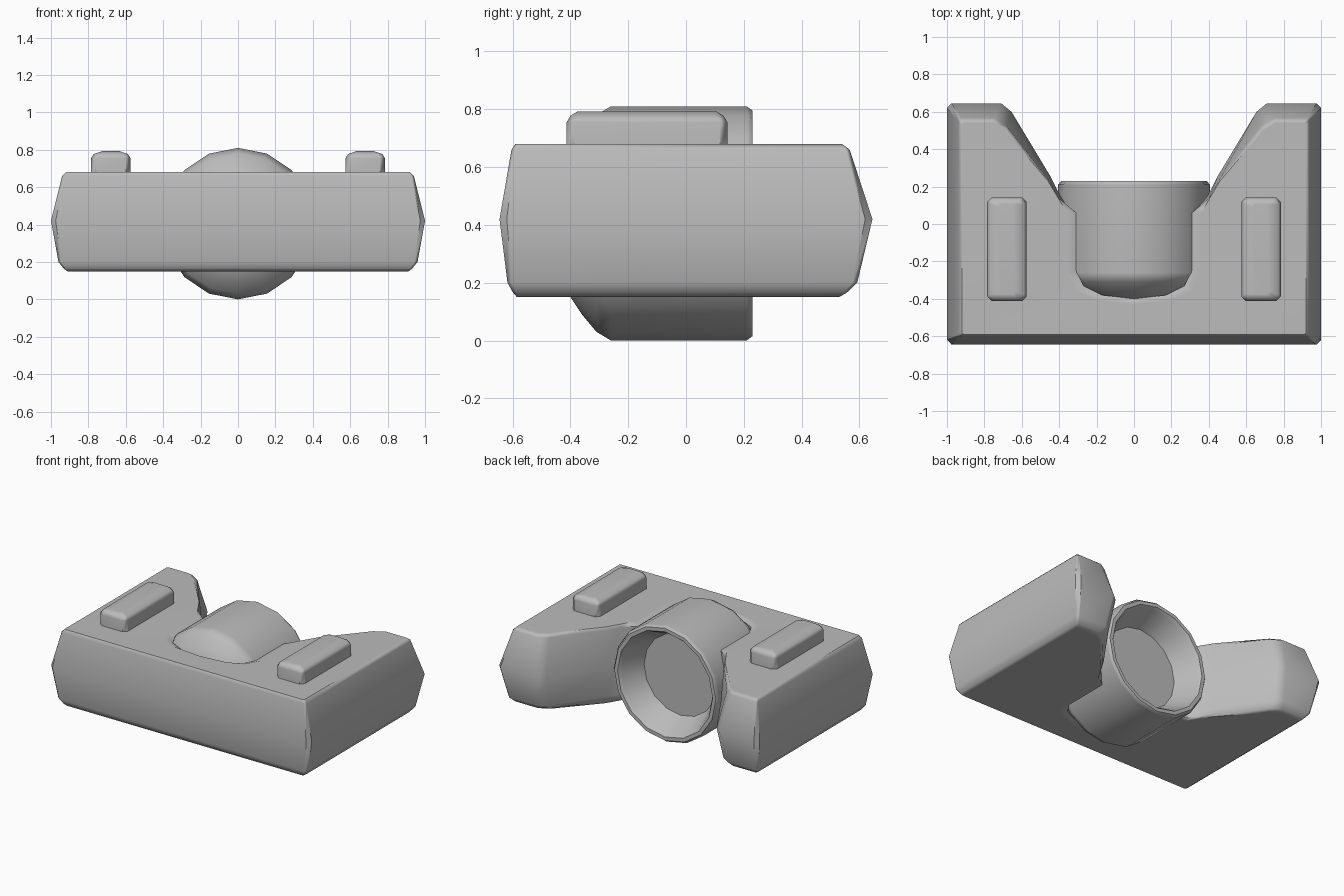
import bpy
import bmesh
from math import cos, sin, radians, tau

cube = bpy.data.objects.get("Cube")
if cube:
    bpy.data.objects.remove(cube, do_unlink=True)

grey = bpy.data.materials.new("plain_grey")
grey.use_nodes = True
grey.diffuse_color = (0.5, 0.5, 0.5, 1)
shader = next(n for n in grey.node_tree.nodes if n.type == 'BSDF_PRINCIPLED')
shader.inputs["Base Color"].default_value = grey.diffuse_color


def loft(name, rings, location=(0, 0, 0), angle=40):
    """Skin a stack of equal rings and cap both ends."""
    bm = bmesh.new()
    loops = [[bm.verts.new(p) for p in ring] for ring in rings]
    count = len(loops[0])
    for low, high in zip(loops, loops[1:]):
        for i in range(count):
            j = (i + 1) % count
            bm.faces.new((low[i], low[j], high[j], high[i]))
    bm.faces.new(loops[0][::-1])
    bm.faces.new(loops[-1])
    bmesh.ops.recalc_face_normals(bm, faces=bm.faces)
    mesh = bpy.data.meshes.new(name)
    bm.to_mesh(mesh)
    bm.free()
    mesh.materials.append(grey)
    obj = bpy.data.objects.new(name, mesh)
    obj.location = location
    bpy.context.collection.objects.link(obj)
    bpy.ops.object.select_all(action='DESELECT')
    obj.select_set(True)
    bpy.context.view_layer.objects.active = obj
    bpy.ops.object.shade_smooth_by_angle(angle=radians(angle))
    weighted = obj.modifiers.new("even_shading", 'WEIGHTED_NORMAL')
    weighted.keep_sharp = True
    return obj


# Body: left half outline, each point as (waist x, waist y, top x, top y)
outer = [
    (0.975, -0.645, 0.91, -0.59), (1, -0.62, 0.92, -0.58),
    (1, 0.62, 0.92, 0.53), (0.975, 0.645, 0.91, 0.54),
    (0.71, 0.645, 0.76, 0.54), (0.655, 0.6, 0.69, 0.5),
    (0.45, 0.26, 0.46, 0.23), (0.4, 0.16, 0.4, 0.13),
]
pocket = [
    (0.31, 0.06, 0.36, 0.06), (0.31, -0.25, 0.36, -0.27),
    (0.27, -0.33, 0.31, -0.36), (0.17, -0.38, 0.2, -0.41),
    (0, -0.4, 0, -0.43),
]


def body_ring(z, outer_blend, pocket_blend):
    half = []
    for points, t in ((outer, outer_blend), (pocket, pocket_blend)):
        for ax, ay, bx, by in points:
            half.append((ax + (bx - ax) * t, ay + (by - ay) * t, z))
    return half + [(-x, y, h) for x, y, h in half[-2::-1]]


body_levels = [(0.15, 1.1, 1), (0.165, 0.85, 0), (0.2, 0.5, 0),
               (0.42, 0, 0), (0.66, 0.75, 0), (0.68, 1, 1)]
loft("body", [body_ring(*level) for level in body_levels])

# Round nozzle along y: domed nose, straight barrel, tapered hollow at the back
SIDES = 16
nozzle_profile = [
    (-0.43, 0.15), (-0.4, 0.255), (-0.36, 0.315), (-0.31, 0.375),
    (-0.26, 0.405), (0.21, 0.405), (0.23, 0.39), (0.23, 0.365),
    (0.21, 0.35), (0.06, 0.28),
]
loft("nozzle", [[(r * sin(tau * i / SIDES), y, r * cos(tau * i / SIDES))
                 for i in range(SIDES)] for y, r in nozzle_profile],
     location=(0, 0, 0.405))


# Raised rails with softened corners and rounded tops
def rail_ring(z, w, d, cut):
    corner = [(w, d - cut), (w - cut, d)]
    back = corner + [(-x, y) for x, y in corner[::-1]]
    return [(x, y, z) for x, y in back] + [(x, -y, z) for x, y in back[::-1]]


rail_levels = [(0.66, 0.105, 0.278, 0.025), (0.755, 0.105, 0.278, 0.025),
               (0.777, 0.092, 0.265, 0.025), (0.793, 0.045, 0.24, 0.015)]
for side, x in (("left", 0.68), ("right", -0.68)):
    loft(side + "_rail", [rail_ring(*level) for level in rail_levels],
         location=(x, -0.135, 0))
